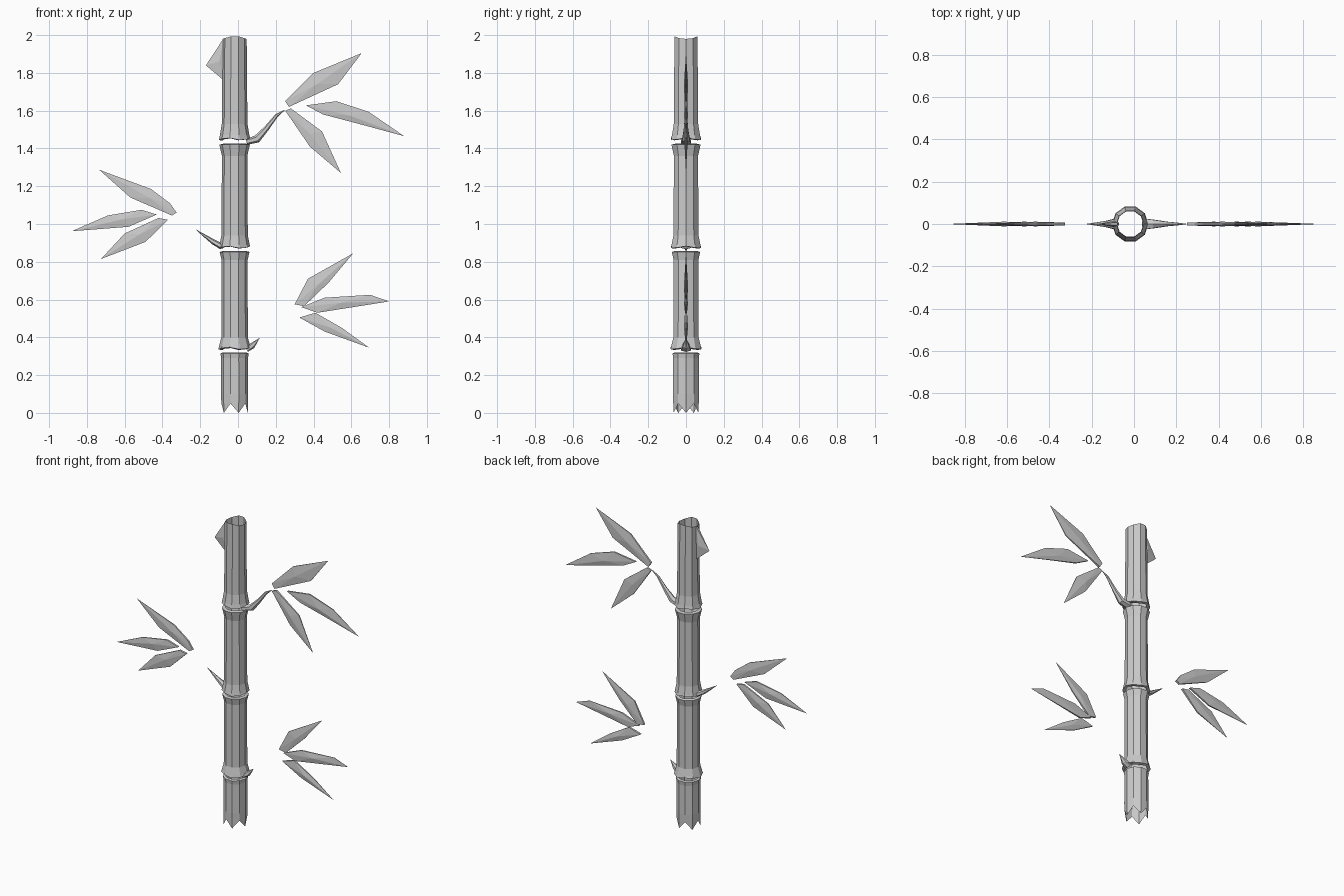
import bpy, math
from mathutils import Vector

if "Cube" in bpy.data.objects:
    bpy.data.objects.remove(bpy.data.objects["Cube"])

CX = -0.018   # stalk axis
SIDES = 10


def make(name, verts, faces):
    me = bpy.data.meshes.new(name)
    me.from_pydata(verts, [], faces)
    me.validate()
    ob = bpy.data.objects.new(name, me)
    bpy.context.collection.objects.link(ob)
    return ob


def bridge(rings, n):
    return [(r * n + i, r * n + (i + 1) % n, (r + 1) * n + (i + 1) % n, (r + 1) * n + i)
            for r in range(rings - 1) for i in range(n)]


# hollow stalk section lathed from (radius, z); edge(ring, side, angle) offsets z
def section(name, profile, edge):
    verts = []
    for r, (rad, z) in enumerate(profile):
        for i in range(SIDES):
            a = 2 * math.pi * i / SIDES
            verts.append((CX + rad * math.cos(a), rad * math.sin(a), z + edge(r, i, a)))
    return make(name, verts, bridge(len(profile), SIDES))


# tapered twig along (x, z, half width in plane, half width in y)
def twig(name, path):
    verts, n = [], 6
    for k, (x, z, w, d) in enumerate(path):
        p, q = path[max(k - 1, 0)], path[min(k + 1, len(path) - 1)]
        t = Vector((q[0] - p[0], q[1] - p[1])).normalized()
        for i in range(n):
            a = 2 * math.pi * i / n
            s = w * math.cos(a)
            verts.append((x - t.y * s, d * math.sin(a), z + t.x * s))
    return make(name, verts, bridge(len(path), n) + [tuple(range(n))])


# thin leaf: outline in x, z starting at the tip, thickest at the base, ridged middle
def leaf(name, outline, thick=0.011):
    tip = Vector(outline[0])
    far = max((Vector(p) - tip).length for p in outline)
    n = len(outline)
    verts = []
    for s in (-1, 1):
        for p in outline:
            verts.append((p[0], s * thick * 0.6 * (Vector(p) - tip).length / far, p[1]))
    c = sum((Vector(p) for p in outline), Vector((0, 0))) / n
    verts += [(c.x, -thick, c.y), (c.x, thick, c.y)]
    faces = []
    for i in range(n):
        j = (i + 1) % n
        faces += [(i, j, 2 * n), (n + j, n + i, 2 * n + 1), (i, n + i, n + j, j)]
    return make(name, verts, faces)


# stalk sections with jagged foot, flared nodes and notched rim
def wave(r, i, a):
    return 0.006 * math.cos(3 * a) if r < 2 else 0


section("stalk_foot", [(.070, 0), (.072, .10), (.071, .29), (.075, .315), (.062, .32)],
        lambda r, i, a: (0.05 if i % 2 else 0.0) if r == 0 else 0)
section("stalk_lower", [(.066, .338), (.086, .342), (.082, .355), (.070, .40), (.069, .81),
                        (.079, .852), (.062, .857)], wave)
section("stalk_middle", [(.066, .875), (.083, .877), (.080, .89), (.070, .94), (.067, 1.36),
                         (.081, 1.42), (.062, 1.425)], wave)
section("stalk_upper", [(.064, 1.448), (.083, 1.45), (.078, 1.47), (.068, 1.53), (.064, 2.0)],
        lambda r, i, a: -0.02 * abs(math.cos(a)) if r == 4 else wave(r, i, a))

# twigs at the nodes
twig("twig_lower", [(.045, .335, .014, .03), (.075, .355, .016, .02), (.113, .395, .001, .001)])
twig("twig_middle", [(-.085, .88, .016, .03), (-.13, .905, .014, .017), (-.223, .97, .001, .001)])
twig("twig_upper", [(.045, 1.435, .016, .03), (.10, 1.45, .021, .022), (.15, 1.505, .014, .013),
                    (.205, 1.575, .009, .007), (.245, 1.602, .002, .002)])

# broken sheath near the top
leaf("sheath", [(-.17, 1.84), (-.078, 1.98), (-.07, 1.86), (-.075, 1.76)], .014)

# leaf clusters
leaves = {
    "upper": [
        [(.655, 1.905), (.40, 1.80), (.25, 1.65), (.27, 1.62), (.53, 1.74)],
        [(.88, 1.465), (.69, 1.595), (.52, 1.65), (.36, 1.628), (.45, 1.58), (.64, 1.53)],
        [(.545, 1.27), (.445, 1.49), (.28, 1.612), (.25, 1.60), (.38, 1.41)]],
    "middle": [
        [(-.735, 1.287), (-.46, 1.185), (-.36, 1.11), (-.325, 1.06), (-.35, 1.045), (-.57, 1.14)],
        [(-.88, .962), (-.69, 1.045), (-.51, 1.075), (-.43, 1.05), (-.58, .985)],
        [(-.725, .815), (-.60, .95), (-.42, 1.032), (-.37, 1.022), (-.49, .905)]],
    "lower": [
        [(.61, .845), (.37, .71), (.30, .575), (.35, .565), (.48, .69)],
        [(.80, .59), (.70, .625), (.46, .61), (.335, .56), (.42, .53)],
        [(.695, .345), (.55, .45), (.41, .53), (.325, .505), (.46, .43)]],
}
for group, outlines in leaves.items():
    for k, o in enumerate(outlines):
        leaf(f"leaf_{group}_{k + 1}", o)
